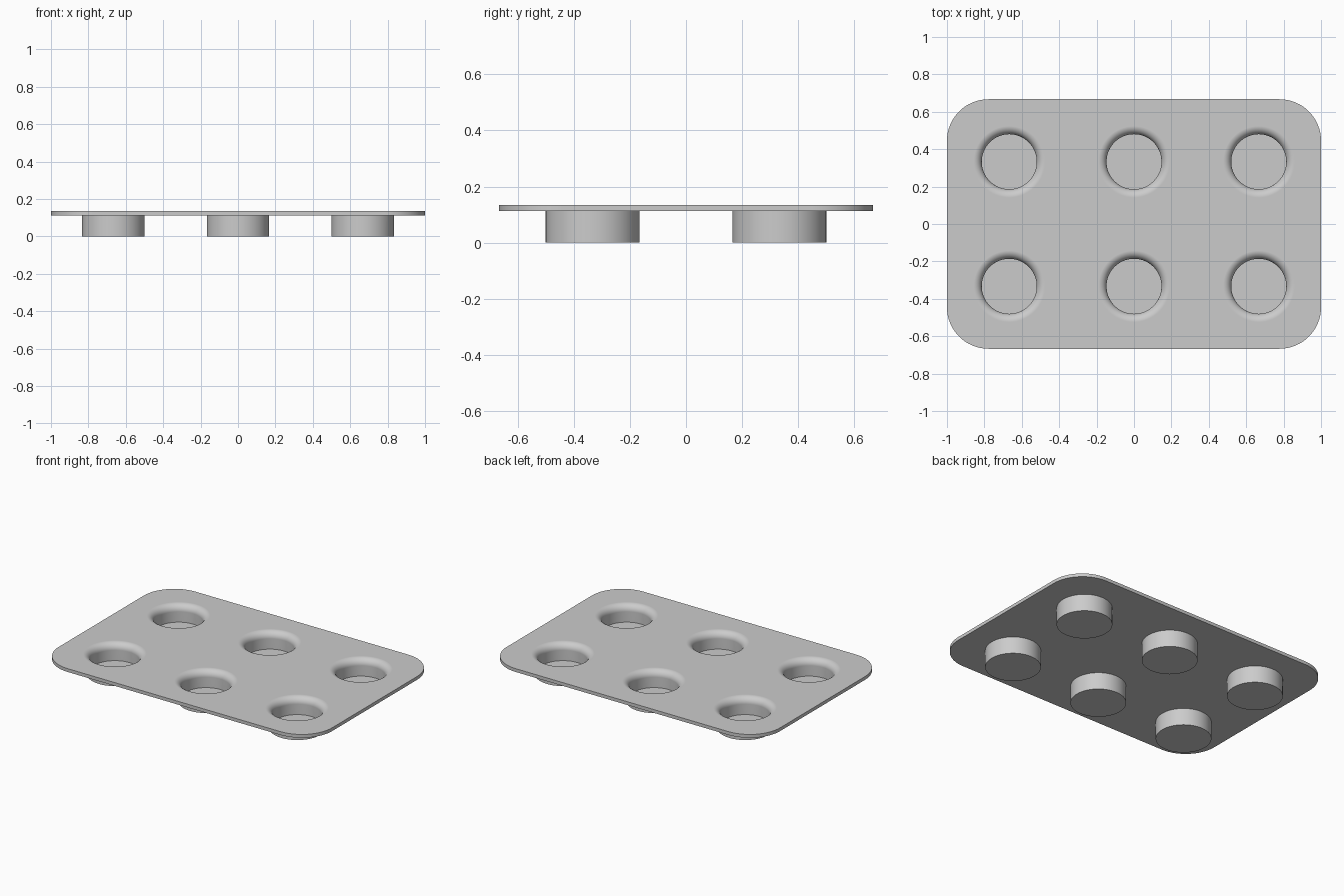
import bpy, bmesh
from math import sin, cos, pi, radians

default = bpy.data.objects.get("Cube")
if default:
    bpy.data.objects.remove(default, do_unlink=True)

# Main dimensions
HALF_X, HALF_Y, CORNER = 1.0, 0.667, 0.222
PLATE_BOTTOM, PLATE_TOP = 0.113, 0.135
CUP_OUTER, CUP_INNER, CUP_FLOOR = 0.167, 0.147, 0.022
LIP = 0.044
SEGMENTS = 64
CENTRES = [(x, y) for x in (-0.667, 0, 0.667) for y in (-0.333, 0.333)]

metal = bpy.data.materials.new("tin grey")
metal.use_nodes = True
GREY = (0.6, 0.6, 0.6, 1)
metal.diffuse_color = GREY
metal.node_tree.nodes["Principled BSDF"].inputs["Base Color"].default_value = GREY


def make_object(name, bm):
    bmesh.ops.recalc_face_normals(bm, faces=bm.faces)
    mesh = bpy.data.meshes.new(name)
    bm.to_mesh(mesh)
    bm.free()
    mesh.materials.append(metal)
    obj = bpy.data.objects.new(name, mesh)
    bpy.context.collection.objects.link(obj)
    return obj


def skin(bm, rings):
    """Close a stack of equal point rings into a solid."""
    loops = [[bm.verts.new(p) for p in ring] for ring in rings]
    for a, b in zip(loops, loops[1:]):
        for i in range(len(a)):
            j = (i + 1) % len(a)
            bm.faces.new((a[i], a[j], b[j], b[i]))
    bm.faces.new(loops[0][::-1])
    bm.faces.new(loops[-1])


def lathes(name, profile):
    """Revolve one (radius, z) profile at every cup position."""
    bm = bmesh.new()
    angles = [2 * pi * i / SEGMENTS for i in range(SEGMENTS)]
    for cx, cy in CENTRES:
        skin(bm, [[(cx + r * cos(a), cy + r * sin(a), z) for a in angles]
                  for r, z in profile])
    return make_object(name, bm)


def combine(target, tool, operation):
    mod = target.modifiers.new(operation, "BOOLEAN")
    mod.operation, mod.solver, mod.object = operation, "EXACT", tool
    bpy.ops.object.modifier_apply(modifier=mod.name)
    bpy.data.objects.remove(tool, do_unlink=True)


# Flat plate with rounded corners
outline = []
for quarter, (sx, sy) in enumerate([(1, 1), (-1, 1), (-1, -1), (1, -1)]):
    for i in range(17):
        a = (quarter + i / 16) * pi / 2
        outline.append((sx * (HALF_X - CORNER) + CORNER * cos(a),
                        sy * (HALF_Y - CORNER) + CORNER * sin(a)))
bm = bmesh.new()
skin(bm, [[(x, y, z) for x, y in outline] for z in (PLATE_BOTTOM, PLATE_TOP)])
tray = make_object("muffin_tray", bm)
bpy.ops.object.select_all(action="DESELECT")
bpy.context.view_layer.objects.active = tray
tray.select_set(True)

# Cup walls below the plate
cups = lathes("cups", [(CUP_OUTER, 0), (CUP_OUTER, (PLATE_BOTTOM + PLATE_TOP) / 2)])
combine(tray, cups, "UNION")

# Hollows with a rounded lip
lip = [(CUP_INNER + LIP * (1 - cos(a)), PLATE_TOP - LIP * (1 - sin(a)))
       for a in (pi / 2 * i / 10 for i in range(10))]
hollow = [(CUP_INNER, CUP_FLOOR)] + lip + [(CUP_INNER + LIP, PLATE_TOP),
                                           (CUP_INNER + LIP, PLATE_TOP + 0.1)]
combine(tray, lathes("hollows", hollow), "DIFFERENCE")

# Smooth curves, crisp edges
bpy.ops.object.shade_smooth_by_angle(angle=radians(35))
weighted = tray.modifiers.new("even_shading", "WEIGHTED_NORMAL")
weighted.keep_sharp = True
